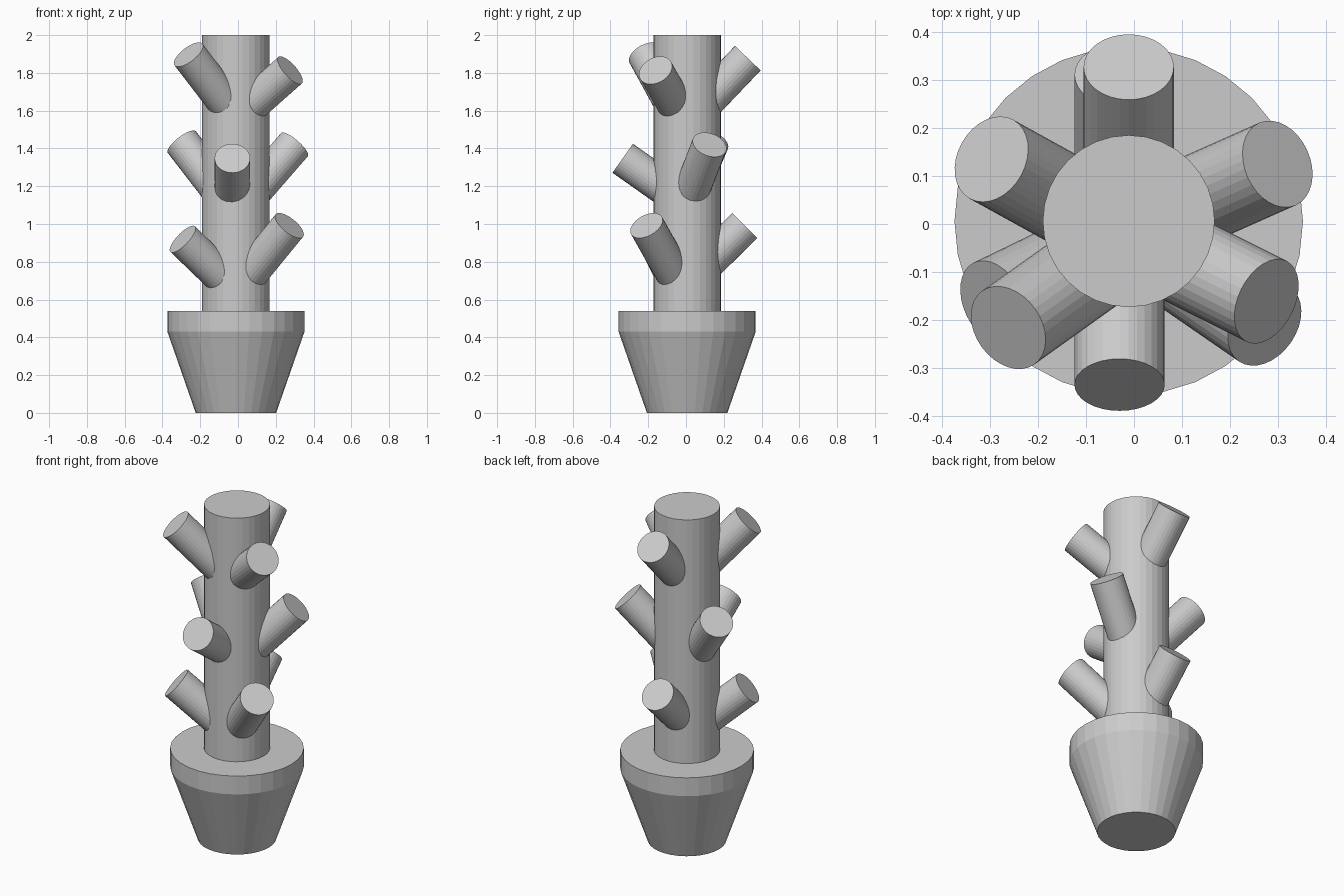
import bpy
import bmesh
import math
from mathutils import Vector

if "Cube" in bpy.data.objects:
    bpy.data.objects.remove(bpy.data.objects["Cube"])

SIDES = 32
CENTRE = Vector((-0.011, 0.006, 0))


def turned(name, rings):
    """Solid of revolution from (radius, height) rings, capped at both ends."""
    bm = bmesh.new()
    loops = []
    for r, z in rings:
        loops.append([bm.verts.new(CENTRE + Vector((
            r * math.cos(math.tau * i / SIDES), r * math.sin(math.tau * i / SIDES), z)))
            for i in range(SIDES)])
    for a, b in zip(loops, loops[1:]):
        for i in range(SIDES):
            j = (i + 1) % SIDES
            bm.faces.new((a[i], a[j], b[j], b[i]))
    bm.faces.new(loops[0][::-1])
    bm.faces.new(loops[-1])
    mesh = bpy.data.meshes.new(name)
    bm.to_mesh(mesh)
    bm.free()
    bpy.context.collection.objects.link(bpy.data.objects.new(name, mesh))


def branch(name, tip, direction, radius=0.094, length=0.4):
    """Cylinder whose end cap is centred on tip and faces direction."""
    d = Vector(direction).normalized()
    bpy.ops.mesh.primitive_cylinder_add(
        vertices=SIDES, radius=radius, depth=length,
        location=Vector(tip) - d * length / 2,
        rotation=d.to_track_quat('Z', 'Y').to_euler())
    bpy.context.object.name = name


# Pot with straight rim, and trunk
turned("pot", [(0.213, 0), (0.363, 0.43), (0.363, 0.54)])
turned("trunk", [(0.179, 0.5), (0.179, 2.0)])

# Three tiers of stubby branches: cap centre, axis direction
branches = {
    "low_back_branch": ((-0.03, 0.311, 0.992), (0, 0.71, 0.70)),
    "low_left_branch": ((-0.293, -0.165, 0.92), (-0.68, -0.33, 0.655)),
    "low_right_branch": ((0.272, -0.209, 0.992), (0.58, -0.40, 0.71)),
    "mid_front_branch": ((-0.03, -0.335, 1.348), (0, -0.815, 0.575)),
    "mid_left_branch": ((-0.297, 0.135, 1.433), (-0.58, 0.32, 0.75)),
    "mid_right_branch": ((0.299, 0.125, 1.42), (0.63, 0.28, 0.725)),
    "top_back_branch": ((-0.011, 0.327, 1.878), (0, 0.69, 0.725)),
    "top_left_branch": ((-0.262, -0.216, 1.897), (-0.56, -0.40, 0.73)),
    "top_right_branch": ((0.276, -0.161, 1.814), (0.70, -0.35, 0.62)),
}
for name, (tip, direction) in branches.items():
    branch(name, tip, direction)
